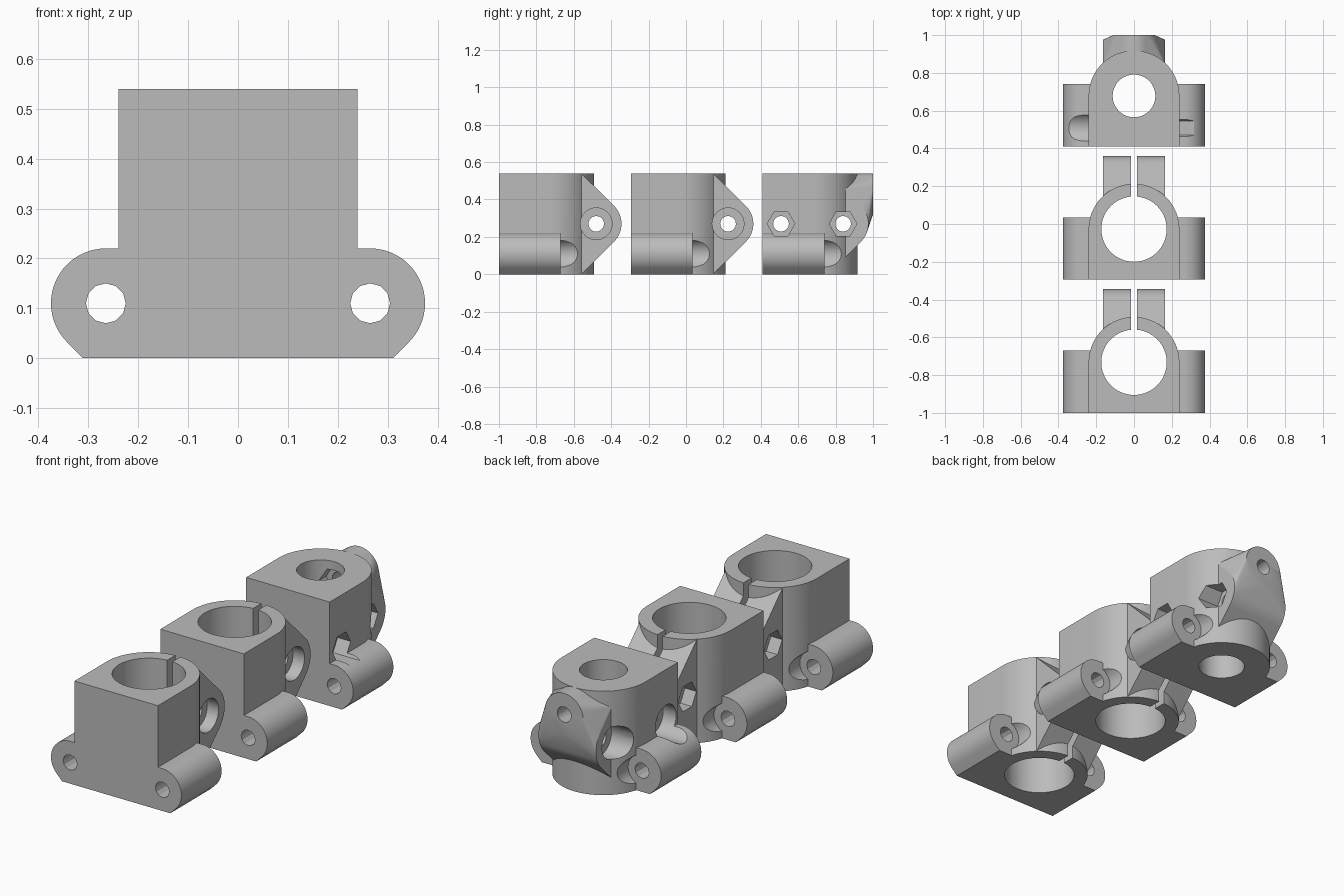
import bpy, bmesh
from math import pi, sin, cos, sqrt
from mathutils import Vector

cube = bpy.data.objects.get("Cube")
if cube:
    bpy.data.objects.remove(cube)

grey = bpy.data.materials.new("plain grey")
grey.use_nodes = True
colour = (0.5, 0.5, 0.5, 1)
grey.diffuse_color = colour
grey.node_tree.nodes["Principled BSDF"].inputs["Base Color"].default_value = colour

H = 0.54        # block height
BODY_R = 0.24   # round back of the block
FRONT = 0.268   # bore centre to front face
MID = H / 2
TAB_X = 0.165
SCREW_R = 0.042
HEAD_R = 0.085


def arc(cu, cv, r, start, end, n):
    """Points along an arc, angles in units of pi."""
    return [(cu + r * cos(pi * (start + (end - start) * i / n)),
             cv + r * sin(pi * (start + (end - start) * i / n))) for i in range(n + 1)]


def circle(cu, cv, r, n):
    return arc(cu, cv, r, 0, 2, n)[:-1]


def place(axis, u, v, w):
    return Vector({"x": (w, u, v), "y": (u, w, v), "z": (u, v, w)}[axis])


def new_object(name, bm):
    bmesh.ops.recalc_face_normals(bm, faces=bm.faces)
    mesh = bpy.data.meshes.new(name)
    bm.to_mesh(mesh)
    bm.free()
    obj = bpy.data.objects.new(name, mesh)
    bpy.context.collection.objects.link(obj)
    return obj


def prism(name, points, axis, lo, hi):
    """Extrude a closed outline along an axis."""
    bm = bmesh.new()
    ends = [[bm.verts.new(place(axis, u, v, w)) for u, v in points] for w in (lo, hi)]
    for ring in ends:
        bm.faces.new(ring)
    n = len(points)
    for i in range(n):
        j = (i + 1) % n
        bm.faces.new((ends[0][i], ends[0][j], ends[1][j], ends[1][i]))
    return new_object(name, bm)


def combine(target, tool, operation):
    """Apply a boolean and remove the tool."""
    mod = target.modifiers.new(operation, "BOOLEAN")
    mod.operation, mod.solver, mod.object = operation, "EXACT", tool
    graph = bpy.context.evaluated_depsgraph_get()
    mesh = bpy.data.meshes.new_from_object(target.evaluated_get(graph))
    target.modifiers.clear()
    target.data = mesh
    bpy.data.objects.remove(tool)


def add(target, tool):
    combine(target, tool, "UNION")


def cut(target, points, axis, lo, hi):
    combine(target, prism("cutter", points, axis, lo, hi), "DIFFERENCE")


def block(name, cy):
    """D-shaped block with a mounting lobe on each side."""
    front = cy - FRONT
    outline = [(-BODY_R, front), (BODY_R, front)] + arc(0, cy, BODY_R, 0, 1, 48)
    body = prism(name, outline, "z", 0, H)
    for s in (1, -1):
        lobe = [(0, 0), (0.311, 0)] + arc(0.265, 0.11, 0.11, -0.25, 0.5, 24) + [(0, 0.22)]
        add(body, prism("lobe", [(s * u, v) for u, v in lobe], "y", front, front + 0.33))
    return body


def drill_lobes(body, cy):
    """Mounting holes, and screw head clearance behind each lobe."""
    front = cy - FRONT
    for s in (1, -1):
        cut(body, circle(s * 0.265, 0.11, 0.04, 12), "y", front - 0.1, front + 0.4)
        cut(body, circle(s * 0.265, 0.11, 0.08, 24), "y", front + 0.33, front + 0.6)


def cross_screw(body, y, head_side, head_x, nut_x):
    """Hole across x with a round head recess and a hexagonal nut recess."""
    cut(body, circle(y, MID, SCREW_R, 16), "x", -0.5, 0.5)
    for side, depth, shape in ((head_side, head_x, circle(y, MID, HEAD_R, 32)),
                               (-head_side, nut_x, circle(y, MID, 0.074, 6))):
        cut(body, shape, "x", *sorted((side * depth, side * 0.5)))


def finish(obj):
    obj.data.materials.clear()
    obj.data.materials.append(grey)
    bpy.ops.object.select_all(action="DESELECT")
    obj.select_set(True)
    bpy.context.view_layer.objects.active = obj
    bpy.ops.object.shade_smooth_by_angle(angle=0.4)


# Two split clamps
for name, cy in (("front_clamp", -0.732), ("middle_clamp", -0.027)):
    clamp = block(name, cy)
    screw_y = cy + 0.252
    tab = [(cy, 0), (screw_y - 0.08, 0)] + arc(screw_y, MID, 0.135, -0.25, 0.25, 20)
    tab += [(screw_y - 0.08, H), (cy, H)]
    add(clamp, prism("tab", tab, "x", -TAB_X, TAB_X))
    cut(clamp, circle(0, cy, 0.173, 64), "z", -0.1, H + 0.1)
    slit = [(-0.015, cy), (0.015, cy), (0.015, cy + 0.6), (-0.015, cy + 0.6)]
    cut(clamp, slit, "z", -0.1, H + 0.1)
    drill_lobes(clamp, cy)
    cross_screw(clamp, screw_y, 1, 0.1, 0.1)
    finish(clamp)

# Rear block with a tension lug
cy = 0.678
lug_y = 0.84
rear = block("rear_block", cy)
side = [(0.845, MID - 0.186)] + arc(lug_y, MID, 0.135, -0.25, 0.25, 20) + [(0.845, MID + 0.186)]
bm = bmesh.new()
for x in (-TAB_X, TAB_X):
    for u, v in side:
        bm.verts.new((x, u, v))
for y in (0.87, 1.0):
    for u, v in circle(0, 0.43, 0.11, 40):
        bm.verts.new((u, y, v))
# Anchor inside the block
for x in (-0.1, 0.1):
    for z in (0.15, 0.45):
        bm.verts.new((x, 0.8, z))
hull = bmesh.ops.convex_hull(bm, input=bm.verts)
loose = [v for v in bm.verts if not v.link_faces]
bmesh.ops.delete(bm, geom=loose, context="VERTS")
add(rear, new_object("lug", bm))
cut(rear, circle(0, cy, 0.113, 48), "z", -0.1, H + 0.1)
drill_lobes(rear, cy)
for y, head_x, nut_x in ((0.508, 0.165, 0.165), (lug_y, 0.1, 0.1)):
    cross_screw(rear, y, -1, head_x, nut_x)
# Tension screw hole and nut recess
cut(rear, circle(0, 0.43, 0.04, 16), "y", cy, 1.1)
cut(rear, circle(0, 0.43, 0.074, 6), "y", cy, 0.83)
finish(rear)
